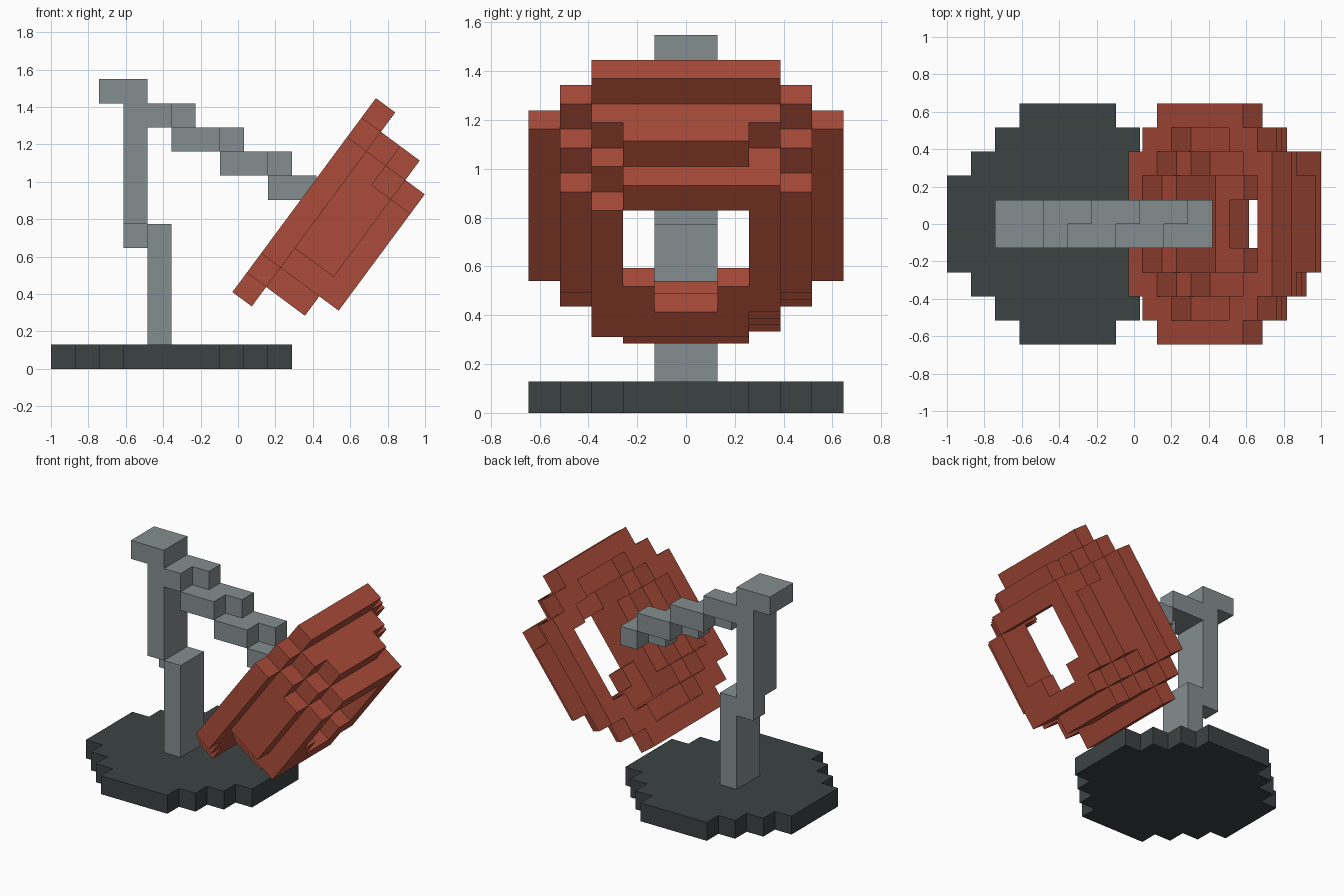
import bpy, bmesh, math
from mathutils import Matrix, Vector

if "Cube" in bpy.data.objects:
    bpy.data.objects.remove(bpy.data.objects["Cube"])

U = 0.129  # block size


def material(name, rgb):
    m = bpy.data.materials.new(name)
    m.diffuse_color = (*rgb, 1)
    m.use_nodes = True
    m.node_tree.nodes["Principled BSDF"].inputs["Base Color"].default_value = m.diffuse_color
    return m


DARK = material("charcoal", (0.045, 0.055, 0.055))
GREY = material("steel grey", (0.235, 0.27, 0.28))
RED = material("brick red", (0.41, 0.073, 0.042))


def box(x0, x1, y0, y1, z0, z1):
    return {(x, y, z) for x in range(x0, x1) for y in range(y0, y1) for z in range(z0, z1)}


def blocks(name, cells, mat, matrix):
    """Mesh the outer skin of a set of unit blocks."""
    bm = bmesh.new()
    for c in cells:
        for axis in range(3):
            for sign in (-1, 1):
                n = list(c)
                n[axis] += sign
                if tuple(n) in cells:
                    continue
                a, b = (axis + 1) % 3, (axis + 2) % 3
                ring = []
                for da, db in ((0, 0), (1, 0), (1, 1), (0, 1)):
                    p = list(c)
                    p[axis] += sign > 0
                    p[a] += da
                    p[b] += db
                    ring.append(bm.verts.new(Vector(p) * U))
                bm.faces.new(ring if sign > 0 else ring[::-1])
    bmesh.ops.remove_doubles(bm, verts=bm.verts, dist=1e-4)
    bm.transform(matrix)
    me = bpy.data.meshes.new(name)
    bm.to_mesh(me)
    bm.free()
    me.materials.append(mat)
    ob = bpy.data.objects.new(name, me)
    bpy.context.collection.objects.link(ob)
    return ob


upright = Matrix.Translation((-1, 0, 0))

# Round stepped base
base = set()
for half, inset in ((2, 0), (3, 1), (4, 2), (5, 3)):
    base |= box(inset, 10 - inset, -half, half, 0, 1)
blocks("base", base, DARK, upright)

# Two offset posts with a cap
blocks("lower_post", box(4, 5, -1, 1, 1, 6), GREY, upright)
blocks("upper_post", box(3, 4, 0, 1, 5, 12) | box(3, 4, -1, 0, 6, 12)
       | box(2, 3, -1, 1, 11, 12), GREY, upright)

# Arm stepping down to the shade, its two halves staggered by one block
arm = set()
for y, spans in ((-1, ((4, 5), (5, 7), (7, 9), (9, 11))),
                 (0, ((4, 6), (6, 8), (8, 10), (10, 11)))):
    for i, (x0, x1) in enumerate(spans):
        arm |= box(x0, x1, y, y + 1, 10 - i, 11 - i)
blocks("arm", arm, GREY, upright)

# Hollow shade: per layer, the span of each row outward from the middle
outer_front = (((0, 10), (0, 10), (0, 10), (1, 9), (2, 8)),
               ((1, 9), (1, 9), (2, 9), (3, 8)),
               ((1, 9), (1, 9), (2, 8), (3, 7)),
               ((2, 8), (2, 8), (2, 7)))
outer_back = (outer_front[0],
              ((1, 9), (1, 9), (1, 9), (2, 8)),
              ((1, 9), (1, 9), (2, 8), (3, 7)),
              ((2, 8), (2, 8), (3, 8)))
hollow = (((1, 9), (1, 9), (2, 8), (3, 7)),
          ((2, 8), (2, 8), (3, 7)),
          ((2, 8), (2, 8)),
          ((3, 7), (4, 7)))
shade = set()
for layer in range(4):
    for outer, back in ((outer_front, False), (outer_back, True)):
        for row, (d0, d1) in enumerate(outer[layer]):
            y = row if back else -1 - row
            z = -1 - layer
            shade |= box(d0, d1, y, y + 1, z, z + 1)
            if row < len(hollow[layer]):
                h0, h1 = hollow[layer][row]
                shade -= box(h0, h1, y, y + 1, z, z + 1)
tilt = Matrix.Translation((-0.03, 0, 0.41)) @ Matrix.Rotation(math.radians(-53.5), 4, 'Y')
blocks("lamp_shade", shade, RED, tilt)
